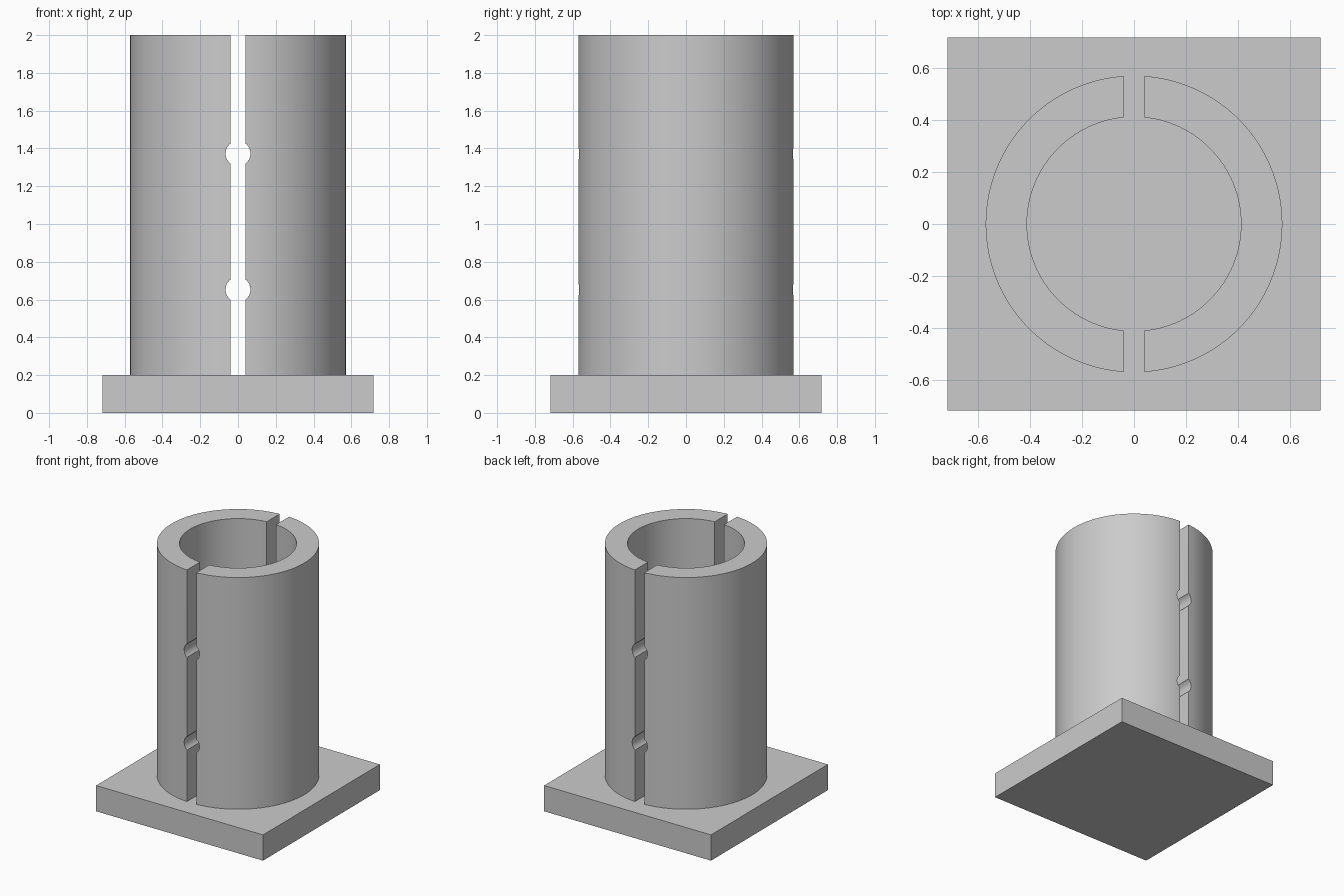
import bpy, math

cube = bpy.data.objects.get("Cube")
if cube:
    bpy.data.objects.remove(cube, do_unlink=True)

BASE_W, BASE_H, TOP = 1.434, 0.2, 2.0
OUTER, INNER = 0.571, 0.412
SLOT_W, HOLE_R = 0.08, 0.066

grey = bpy.data.materials.new("light_grey")
grey.use_nodes = True
colour = (0.6, 0.6, 0.6, 1)
grey.diffuse_color = colour
grey.node_tree.nodes["Principled BSDF"].inputs["Base Color"].default_value = colour


def finish(name):
    obj = bpy.context.object
    obj.name = name
    obj.data.materials.append(grey)
    return obj


def box(name, size, z):
    bpy.ops.mesh.primitive_cube_add(size=1, location=(0, 0, z))
    obj = finish(name)
    obj.scale = size
    bpy.ops.object.transform_apply(location=False, rotation=False, scale=True)
    return obj


def cylinder(name, radius, depth, z, sides, tilt=0):
    bpy.ops.mesh.primitive_cylinder_add(vertices=sides, radius=radius, depth=depth,
                                        location=(0, 0, z), rotation=(tilt, 0, 0))
    return finish(name)


# Square base plate
box("base_plate", (BASE_W, BASE_W, BASE_H), BASE_H / 2)

# Upright tube, standing on the plate
height = TOP - BASE_H
middle = (TOP + BASE_H) / 2
tube = cylinder("split_tube", OUTER, height, middle, 128)

# Cutters: bore, full-length slot, and two cross holes along the slot
cutters = [
    cylinder("bore_cutter", INNER, height + 0.2, middle, 128),
    box("slot_cutter", (SLOT_W, 2, height + 0.2), middle),
]
for z in (0.653, 1.373):
    cutters.append(cylinder("hole_cutter", HOLE_R, 2, z, 48, math.pi / 2))

bpy.ops.object.select_all(action='DESELECT')
bpy.context.view_layer.objects.active = tube
tube.select_set(True)
for cutter in cutters:
    cutter.hide_render = True
    mod = tube.modifiers.new("cut", 'BOOLEAN')
    mod.operation = 'DIFFERENCE'
    mod.solver = 'EXACT'
    mod.object = cutter
    bpy.ops.object.modifier_apply(modifier=mod.name)
for cutter in cutters:
    bpy.data.objects.remove(cutter, do_unlink=True)

bpy.ops.object.shade_smooth_by_angle(angle=math.radians(30))
